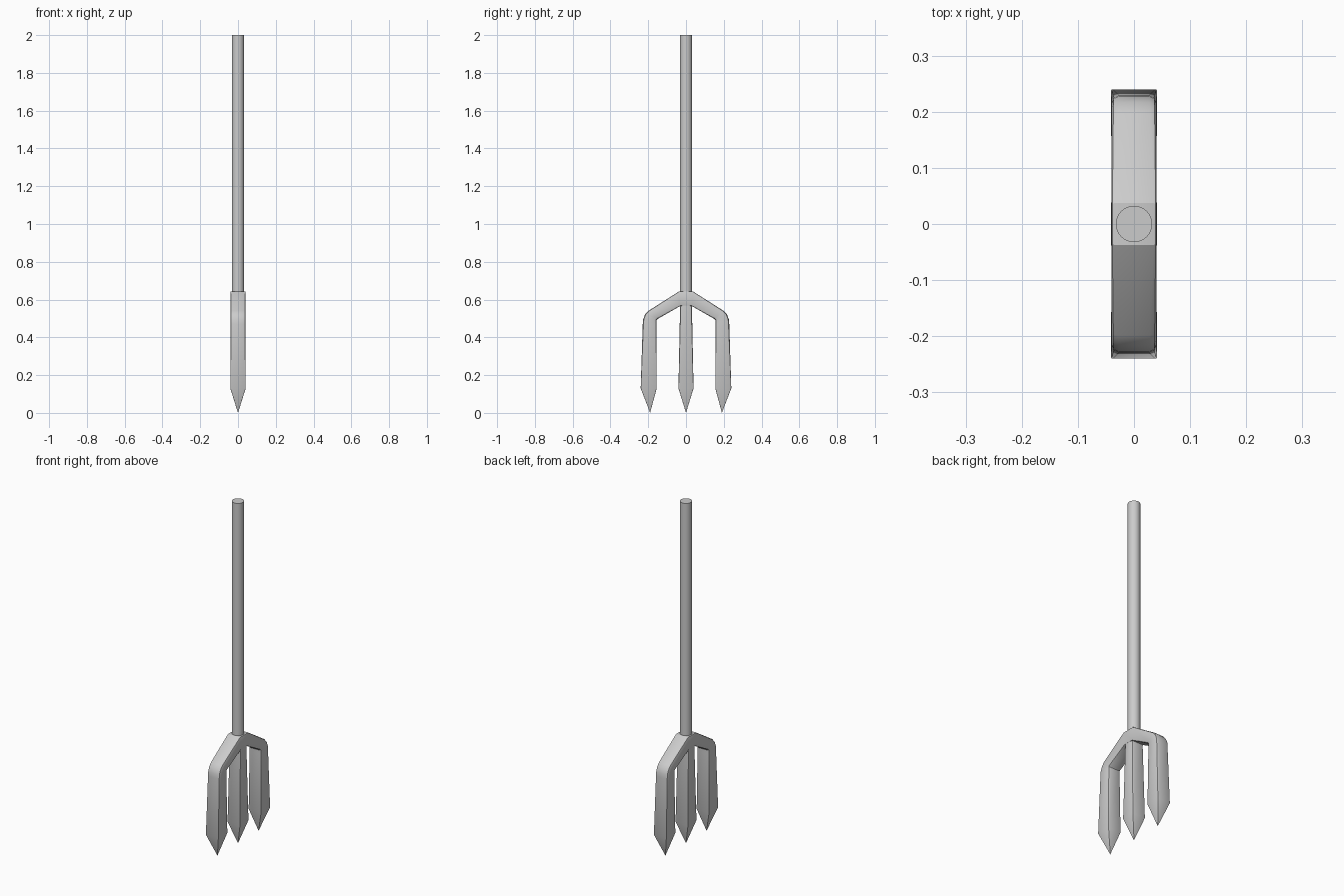
import bpy, bmesh, math

if "Cube" in bpy.data.objects:
    bpy.data.objects.remove(bpy.data.objects["Cube"])


def section(bm, outer, inner, hx, c):
    """Ring of a rounded rectangle spanning outer->inner in the YZ plane, +-hx in X."""
    length = math.dist(outer, inner)
    h = length / 2
    ring = []
    for sx, sv, start in ((1, 1, 0), (-1, 1, 90), (-1, -1, 180), (1, -1, 270)):
        for k in range(3):
            a = math.radians(start + 45 * k)
            x = sx * (hx - c) + c * math.cos(a)
            v = sv * (h - c) + c * math.sin(a)
            t = (h - v) / length
            y = outer[0] + (inner[0] - outer[0]) * t
            z = outer[1] + (inner[1] - outer[1]) * t
            ring.append(bm.verts.new((x, y, z)))
    return ring


def loft(bm, rings):
    for a, b in zip(rings, rings[1:]):
        n = len(a)
        for i in range(n):
            bm.faces.new((a[i], a[(i + 1) % n], b[(i + 1) % n], b[i]))


def point_tip(bm, ring, y):
    tip = bm.verts.new((0, y, 0))
    for i in range(len(ring)):
        bm.faces.new((ring[i], ring[(i + 1) % len(ring)], tip))


def finish(bm, name, angle=28):
    bmesh.ops.recalc_face_normals(bm, faces=bm.faces)
    mesh = bpy.data.meshes.new(name)
    bm.to_mesh(mesh)
    bm.free()
    ob = bpy.data.objects.new(name, mesh)
    bpy.context.collection.objects.link(ob)
    bpy.ops.object.select_all(action='DESELECT')
    ob.select_set(True)
    bpy.context.view_layer.objects.active = ob
    bpy.ops.object.shade_smooth_by_angle(angle=math.radians(angle))
    return ob


# Outer tines and shoulders: one loft from tip to tip (outer, inner, half width, corner)
half = [
    ((0.240, 0.13), (0.155, 0.13), 0.041, 0.003),
    ((0.229, 0.47), (0.155, 0.47), 0.040, 0.013),
    ((0.227, 0.495), (0.155, 0.485), 0.040, 0.013),
    ((0.217, 0.521), (0.155, 0.492), 0.040, 0.013),
    ((0.198, 0.541), (0.151, 0.497), 0.040, 0.011),
    ((0.037, 0.643), (0.030, 0.566), 0.040, 0.005),
]
mirrored = [((-o[0], o[1]), (-i[0], i[1]), w, c) for o, i, w, c in reversed(half)]
bm = bmesh.new()
rings = [section(bm, *s) for s in half + mirrored]
loft(bm, rings)
point_tip(bm, rings[0], 0.19)
point_tip(bm, rings[-1], -0.19)
finish(bm, "fork_shoulders_and_outer_tines")

# Middle tine
bm = bmesh.new()
rings = [section(bm, (w, z), (-w, z), hx, c) for w, z, hx, c in
         ((0.040, 0.13, 0.041, 0.003), (0.031, 0.58, 0.038, 0.012))]
loft(bm, rings)
point_tip(bm, rings[0], 0)
bm.faces.new(rings[1])
finish(bm, "middle_tine")

# Handle
bpy.ops.mesh.primitive_cylinder_add(vertices=32, radius=0.0325, depth=1.38,
                                    location=(0, 0, 1.31))
bpy.context.object.name = "handle"
bpy.ops.object.shade_smooth_by_angle(angle=math.radians(30))
